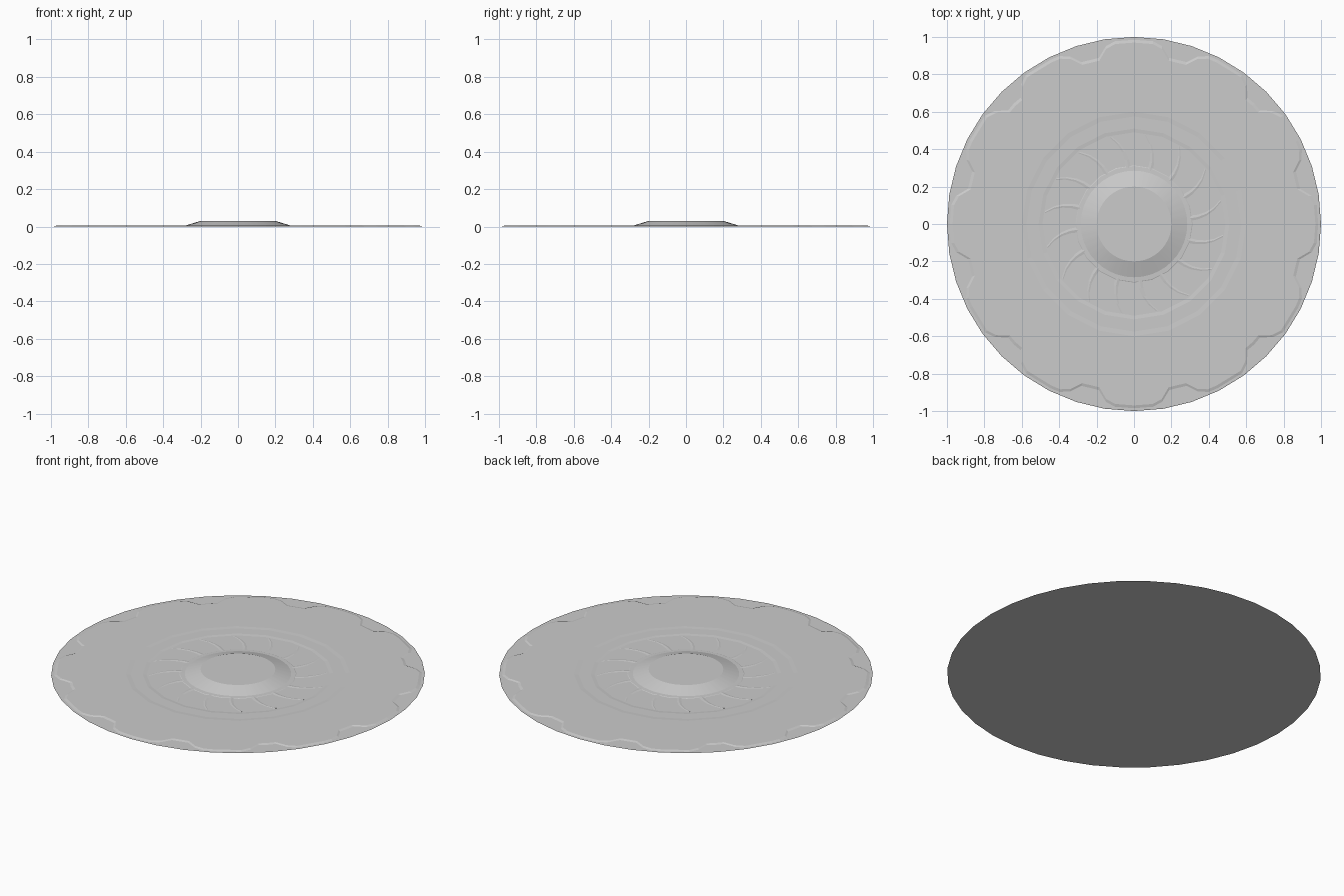
import bpy, bmesh
from math import sin, cos, pi, radians

if "Cube" in bpy.data.objects:
    bpy.data.objects.remove(bpy.data.objects["Cube"])

STEPS = 120  # 3 degree spacing


def finish(name, bm, smooth=None):
    bmesh.ops.recalc_face_normals(bm, faces=bm.faces)
    me = bpy.data.meshes.new(name)
    bm.to_mesh(me)
    bm.free()
    ob = bpy.data.objects.new(name, me)
    bpy.context.collection.objects.link(ob)
    if smooth:
        bpy.ops.object.select_all(action='DESELECT')
        ob.select_set(True)
        bpy.context.view_layer.objects.active = ob
        bpy.ops.object.shade_smooth_by_angle(angle=radians(smooth))
    return ob


def poly_radius(r, deg, sides):
    # distance to the edge of a regular polygon with a corner at 0 degrees
    half = pi / sides
    a = radians(deg) % (2 * half)
    return r * cos(half) / cos(a - half)


def polygon(r, sides=20):
    return lambda deg: poly_radius(r, deg, sides)


def notched(r, depth):
    # twelve shallow trapezoid notches around the rim
    def f(deg):
        off = abs((deg % 30) - 15)
        k = 1 if off <= 3 else (0.75 if off <= 4 else (0.3 if off <= 6 else 0))
        return poly_radius(r, deg, 40) - depth * k
    return f


def surface(name, rings, smooth=None):
    bm = bmesh.new()
    loops = []
    for f, z in rings:
        loop = []
        for i in range(STEPS):
            d = i * 360 / STEPS
            loop.append(bm.verts.new((f(d) * cos(radians(d)), f(d) * sin(radians(d)), z)))
        loops.append(loop)
    for a, b in zip(loops, loops[1:]):
        for i in range(STEPS):
            j = (i + 1) % STEPS
            bm.faces.new((a[i], a[j], b[j], b[i]))
    bm.faces.new(loops[0])
    bm.faces.new(loops[-1])
    return finish(name, bm, smooth)


# Thin plate with notched rim and two steps down towards the centre
surface("plate", [
    (polygon(1.0, 40), 0.0),
    (polygon(0.998, 40), 0.001),
    (notched(0.985, 0.075), 0.001),
    (notched(0.97, 0.075), 0.005),
    (polygon(0.60), 0.005),
    (polygon(0.575), 0.0035),
    (polygon(0.51), 0.0035),
    (polygon(0.49), 0.0015),
    (polygon(0.30), 0.0015),
])

# Raised conical hub with flat top
surface("hub", [
    (polygon(0.315, 20), 0.001),
    (polygon(0.31, 20), 0.003),
    (polygon(0.285, 40), 0.004),
    (polygon(0.20, 40), 0.03),
], 10)

# Curved low ridges fanning out from the hub
bm = bmesh.new()
RIDGES = 16
for k in range(RIDGES):
    base = 2 * pi * k / RIDGES + 0.1
    rows = []
    for t in (0, 0.25, 0.5, 0.75, 1):
        r = 0.30 + 0.18 * t
        a = base + 0.16 * t * t
        w = 0.016 - 0.008 * t
        z = 0.004 - 0.0015 * t
        row = []
        for s, h in ((-1, 0.0012), (0, z), (1, 0.0012)):
            row.append(bm.verts.new((r * cos(a) - s * w * sin(a),
                                     r * sin(a) + s * w * cos(a), h)))
        rows.append(row)
    for p, q in zip(rows, rows[1:]):
        for i in range(3):
            j = (i + 1) % 3
            bm.faces.new((p[i], p[j], q[j], q[i]))
    bm.faces.new(rows[0])
    bm.faces.new(rows[-1])
finish("fan_ridges", bm)
